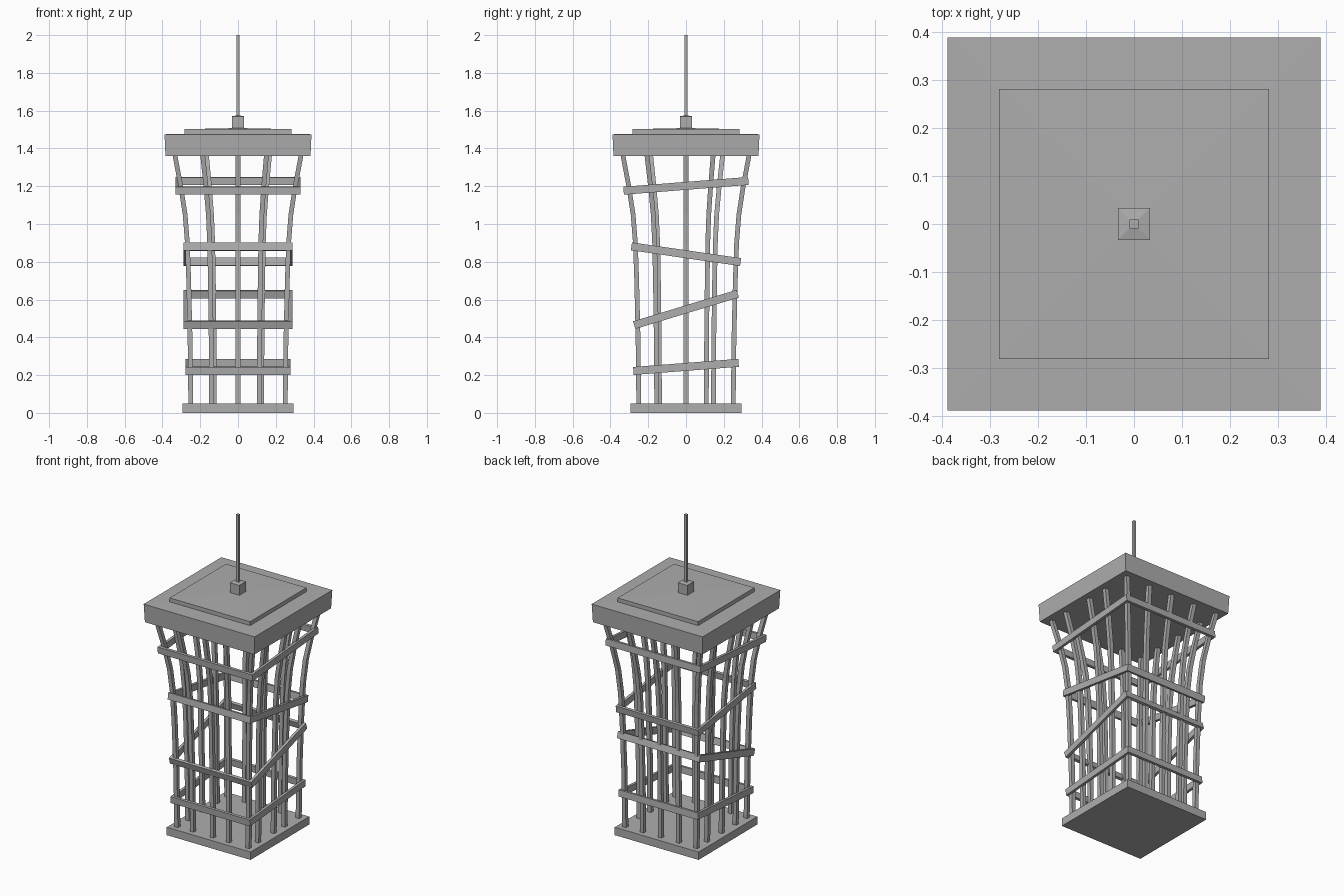
import bpy, bmesh, math
from mathutils import Matrix

cube = bpy.data.objects.get("Cube")
if cube:
    bpy.data.objects.remove(cube, do_unlink=True)

grey = bpy.data.materials.new("plain_grey")
grey.use_nodes = True
GREY = (0.42, 0.42, 0.42, 1)
grey.diffuse_color = GREY
grey.node_tree.nodes["Principled BSDF"].inputs["Base Color"].default_value = GREY


def finish(name, bm):
    bmesh.ops.recalc_face_normals(bm, faces=bm.faces)
    mesh = bpy.data.meshes.new(name)
    bm.to_mesh(mesh)
    bm.free()
    mesh.materials.append(grey)
    obj = bpy.data.objects.new(name, mesh)
    bpy.context.collection.objects.link(obj)
    return obj


def loft(name, sections, peak=None):
    """Square column through (cx, cy, z, half) sections, optionally with a pyramid top."""
    bm = bmesh.new()
    rings = []
    for cx, cy, z, h in sections:
        rings.append([bm.verts.new((cx + sx * h, cy + sy * h, z))
                      for sx, sy in ((-1, -1), (1, -1), (1, 1), (-1, 1))])
    for a, b in zip(rings, rings[1:]):
        for i in range(4):
            j = (i + 1) % 4
            bm.faces.new((a[i], a[j], b[j], b[i]))
    bm.faces.new(rings[0][::-1])
    if peak is None:
        bm.faces.new(rings[-1])
    else:
        apex = bm.verts.new((0, 0, peak))
        for i in range(4):
            bm.faces.new((rings[-1][i], rings[-1][(i + 1) % 4], apex))
    return finish(name, bm)


def tilted_frame(name, half_x, half_y, z_front, z_back, height=0.042, wall=0.017):
    """Hollow square band tipped about the x axis."""
    angle = math.atan2(z_back - z_front, 2 * half_y)
    ly = half_y / math.cos(angle) - abs(math.sin(angle)) * height / 2
    bm = bmesh.new()
    loops = []
    for inset in (0, wall):
        for z in (-height / 2, height / 2):
            loops.append([bm.verts.new((sx * (half_x - inset), sy * (ly - inset), z))
                          for sx, sy in ((-1, -1), (1, -1), (1, 1), (-1, 1))])
    for a, b in ((0, 1), (1, 3), (3, 2), (2, 0)):
        for i in range(4):
            j = (i + 1) % 4
            bm.faces.new((loops[a][i], loops[a][j], loops[b][j], loops[b][i]))
    bm.transform(Matrix.Translation((0, 0, (z_front + z_back) / 2))
                 @ Matrix.Rotation(angle, 4, 'X'))
    return finish(name, bm)


# Base slab
loft("base_slab", [(0, 0, 0, 0.294), (0, 0, 0.05, 0.294)])

# Flaring posts: distance from the axis at each height
FLARE = [(0.04, 0.25), (0.4, 0.254), (0.7, 0.261), (0.9, 0.268),
         (1.05, 0.28), (1.2, 0.303), (1.37, 0.335)]


def post(name, ux, uy):
    loft(name, [(ux * r, uy * r, z, 0.0125) for z, r in FLARE])


for sx, side in ((-1, "right"), (1, "left")):
    for sy, end in ((-1, "front"), (1, "back")):
        post(f"corner_post_{end}_{side}", sx, sy)
for i, u in enumerate((-0.56, 0, 0.45)):
    post(f"front_post_{i}", u, -1)
for i, u in enumerate((-0.5, 0, 0.5)):
    post(f"back_post_{i}", u, 1)
for i, u in enumerate((-0.62, 0, 0.43)):
    post(f"left_post_{i}", 1, u)
for i, u in enumerate((-0.56, 0, 0.58)):
    post(f"right_post_{i}", -1, u)

# Tilted bands around the posts
tilted_frame("lower_band", 0.278, 0.28, 0.222, 0.265)
tilted_frame("lower_middle_band", 0.289, 0.28, 0.463, 0.633)
tilted_frame("upper_middle_band", 0.289, 0.292, 0.882, 0.798)
tilted_frame("upper_band", 0.332, 0.332, 1.176, 1.228)

# Roof, top plate and mast
loft("roof_slab", [(0, 0, 1.36, 0.384), (0, 0, 1.475, 0.389)], peak=1.483)
loft("roof_plate", [(0, 0, 1.47, 0.282), (0, 0, 1.502, 0.282)], peak=1.508)
loft("mast_block", [(0, 0, 1.5, 0.033), (0, 0, 1.57, 0.033)], peak=1.576)
loft("mast", [(0, 0, 1.56, 0.009), (0, 0, 2.0, 0.009)])
